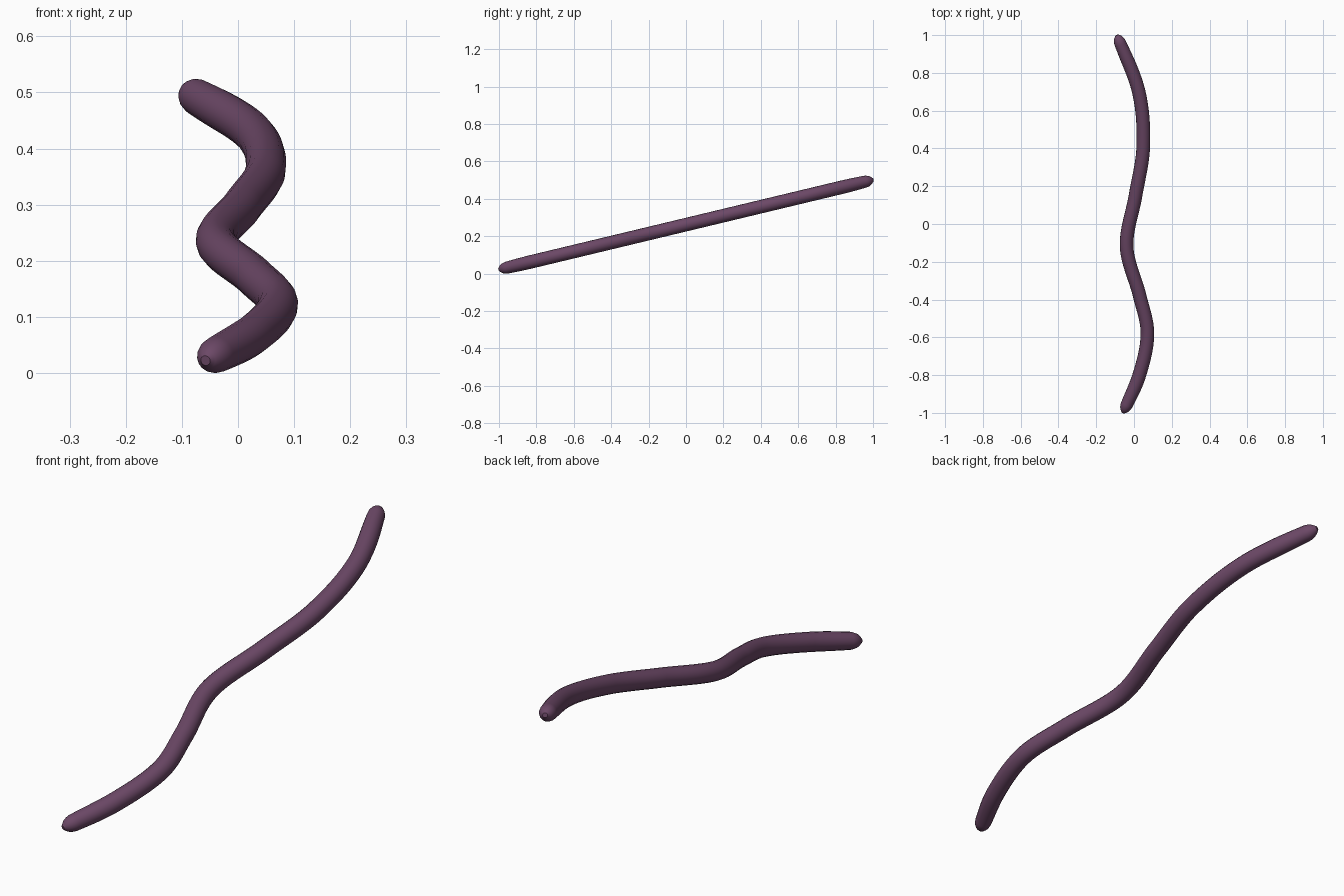
import bpy
import math
from mathutils import Vector
from mathutils.geometry import interpolate_bezier

cube = bpy.data.objects.get("Cube")
if cube:
    bpy.data.objects.remove(cube, do_unlink=True)

BODY_RADIUS = 0.036
TIP_LENGTH = 0.045
TAPER_LENGTH = 0.18

# Sideways wriggle of the body as (y, x), on a straight incline
wriggle = [(-1.0, -0.058), (-0.8, 0.028), (-0.58, 0.071), (-0.38, 0.03),
           (-0.12, -0.039), (0.15, 0.008), (0.41, 0.049), (0.7, 0.025), (1.0, -0.09)]
knots = [Vector((x, y, 0.267 + 0.24 * y)) for y, x in wriggle]


def smooth_path(points, steps):
    """Samples a smooth curve through the points."""
    ends = [2 * points[0] - points[1], *points, 2 * points[-1] - points[-2]]
    path = []
    for before, a, b, after in zip(ends, ends[1:], ends[2:], ends[3:]):
        tangent_a = (b - before) / (b - before).y
        tangent_b = (after - a) / (after - a).y
        third = (b.y - a.y) / 3
        path += interpolate_bezier(a, a + tangent_a * third, b - tangent_b * third, b, steps)[:-1]
    return path + [points[-1]]


def thickness(distance):
    """Relative radius at a distance from the nearer end."""
    t = min(distance / TAPER_LENGTH, 1)
    taper = 0.84 + 0.16 * math.sin(t * math.pi / 2)
    s = 1 - min(distance / TIP_LENGTH, 1)
    return taper * max(math.sqrt(1 - s * s), 0.3)


# Body swept along the path
path = smooth_path(knots, 60)
curve = bpy.data.curves.new("worm_body", "CURVE")
curve.dimensions = "3D"
curve.bevel_depth = BODY_RADIUS
curve.bevel_resolution = 6
curve.use_fill_caps = True
spline = curve.splines.new("POLY")
spline.points.add(len(path) - 1)
for point, position in zip(spline.points, path):
    point.co = (*position, 1)
    point.radius = thickness(1 - abs(position.y))

body = bpy.data.objects.new("worm_body", curve)
bpy.context.collection.objects.link(body)
bpy.ops.object.select_all(action="DESELECT")
body.select_set(True)
bpy.context.view_layer.objects.active = body
bpy.ops.object.convert(target="MESH")
body = bpy.context.object
bpy.ops.object.shade_smooth_by_angle(angle=math.radians(60))

# Rest the body on the ground
lowest = min(v.co.z for v in body.data.vertices)
for v in body.data.vertices:
    v.co.z -= lowest

# Dusky purple skin
skin = bpy.data.materials.new("purple_skin")
skin.use_nodes = True
color = (0.15, 0.065, 0.135, 1)
skin.diffuse_color = color
skin.node_tree.nodes["Principled BSDF"].inputs["Base Color"].default_value = color
body.data.materials.clear()
body.data.materials.append(skin)
